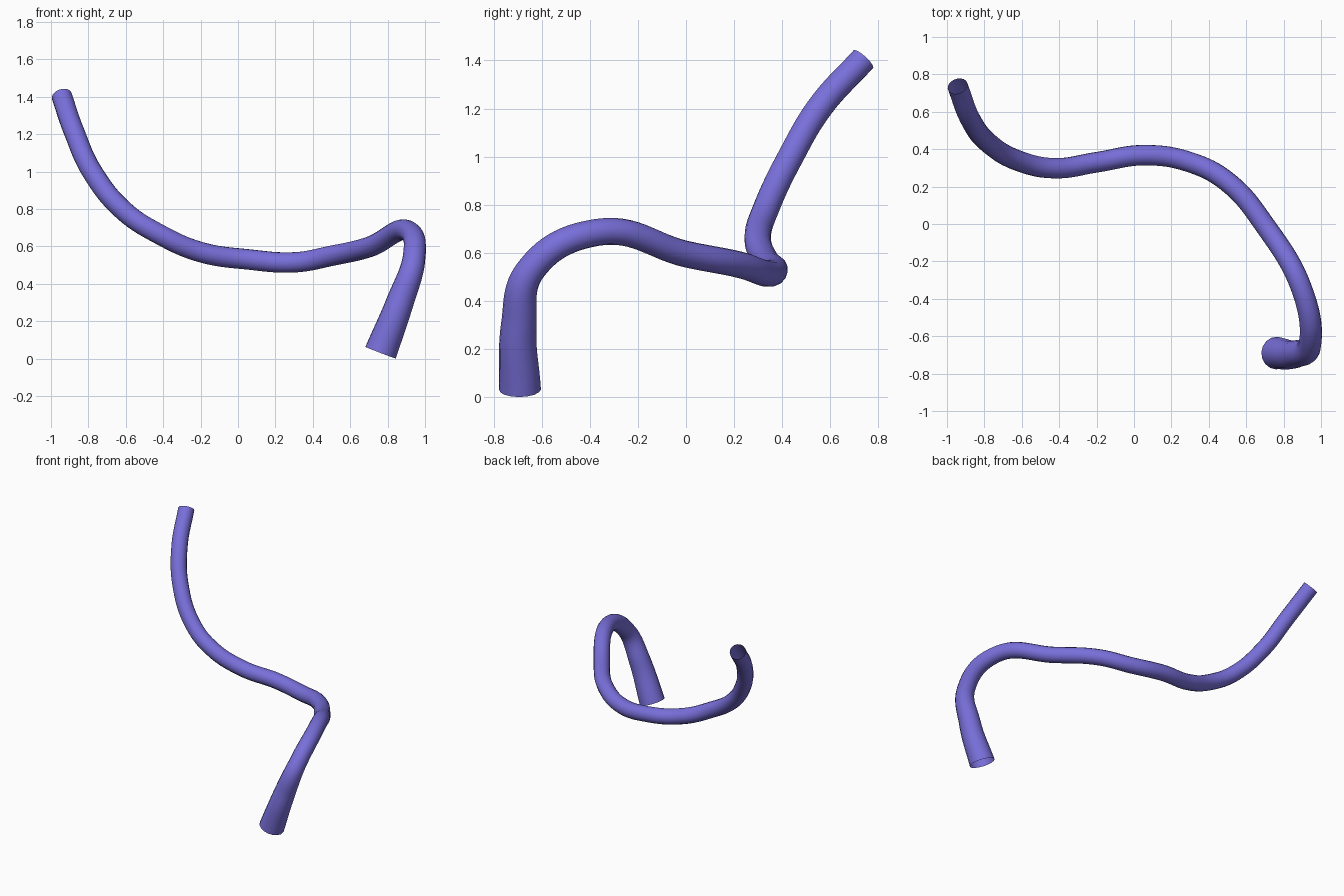
import bpy

if "Cube" in bpy.data.objects:
    bpy.data.objects.remove(bpy.data.objects["Cube"])

# Centreline of the tube: x, y, z, radius
path = [
    (0.762, -0.69, 0.032, 0.087),
    (0.865, -0.695, 0.30, 0.074),
    (0.94, -0.645, 0.53, 0.061),
    (0.905, -0.37, 0.685, 0.056),
    (0.695, 0.0, 0.595, 0.055),
    (0.50, 0.225, 0.55, 0.055),
    (0.30, 0.33, 0.515, 0.055),
    (0.06, 0.368, 0.53, 0.055),
    (-0.20, 0.33, 0.57, 0.055),
    (-0.42, 0.298, 0.665, 0.055),
    (-0.61, 0.335, 0.79, 0.055),
    (-0.78, 0.435, 1.00, 0.055),
    (-0.875, 0.56, 1.21, 0.055),
    (-0.943, 0.737, 1.405, 0.055),
]

# Smooth curve with a round, tapering section
curve = bpy.data.curves.new("curved_tube", "CURVE")
curve.dimensions = "3D"
curve.resolution_u = 12
curve.bevel_depth = 1.0
curve.bevel_resolution = 6
curve.use_fill_caps = False  # open ends
spline = curve.splines.new("BEZIER")
spline.bezier_points.add(len(path) - 1)
for point, (x, y, z, r) in zip(spline.bezier_points, path):
    point.co = (x, y, z)
    point.radius = r
    point.handle_left_type = point.handle_right_type = "AUTO"

tube = bpy.data.objects.new("curved_tube", curve)
bpy.context.collection.objects.link(tube)

# Violet finish
violet = bpy.data.materials.new("violet")
violet.diffuse_color = (0.19, 0.16, 0.70, 1)
violet.use_nodes = True
violet.node_tree.nodes["Principled BSDF"].inputs["Base Color"].default_value = violet.diffuse_color
curve.materials.append(violet)

# Turn into a smooth mesh
bpy.context.view_layer.objects.active = tube
tube.select_set(True)
bpy.ops.object.convert(target="MESH")
bpy.ops.object.shade_smooth()
